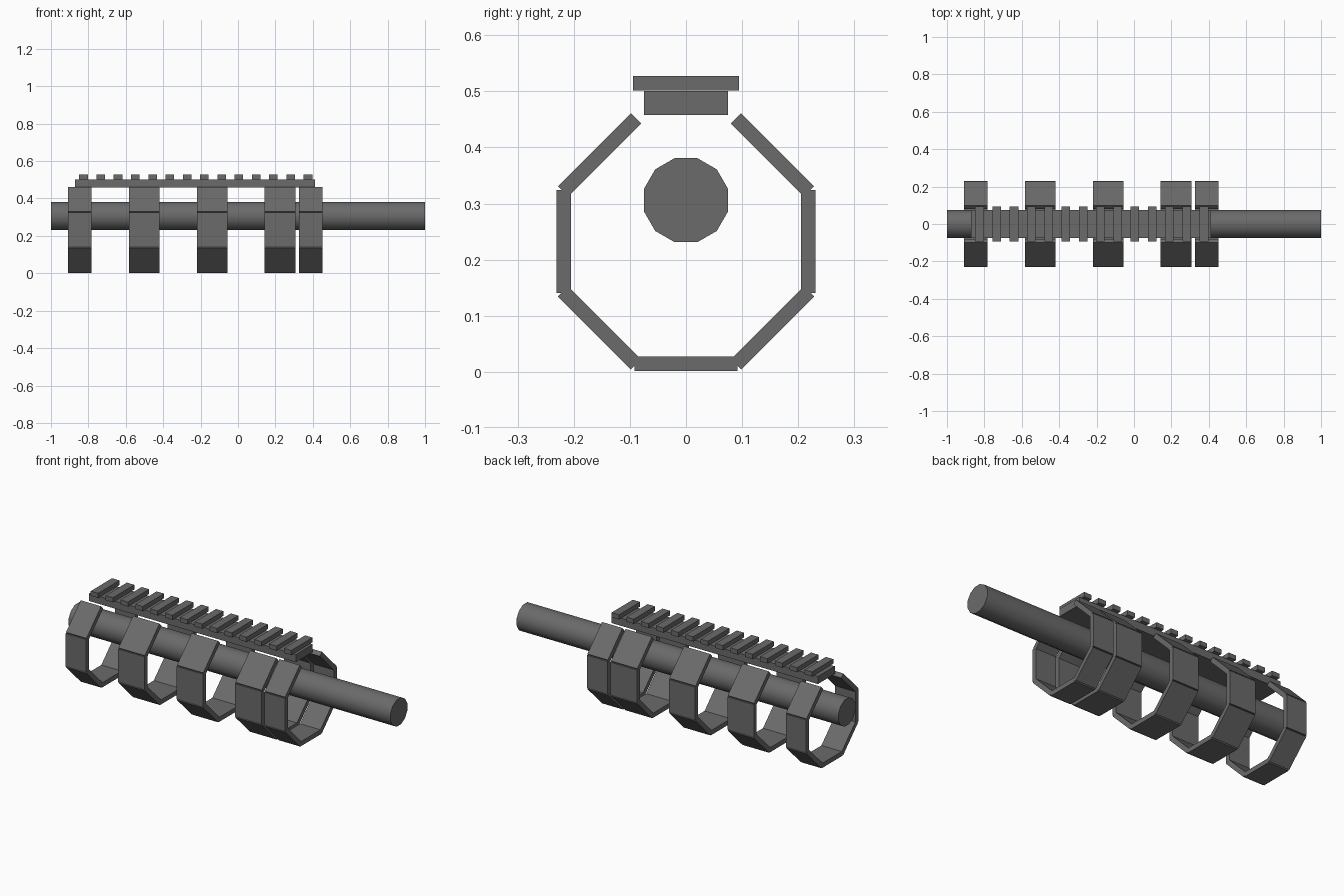
import bpy
import math
from mathutils import Matrix, Vector

cube = bpy.data.objects.get("Cube")
if cube:
    bpy.data.objects.remove(cube, do_unlink=True)

# Single dark grey metal
metal = bpy.data.materials.new("dark grey metal")
metal.use_nodes = True
GREY = (0.145, 0.145, 0.145, 1)
metal.diffuse_color = GREY
shader = next(n for n in metal.node_tree.nodes if n.type == "BSDF_PRINCIPLED")
shader.inputs["Base Color"].default_value = GREY


def box(name, centre, size, angle=0.0):
    """Box of the given size, turned about the x axis."""
    bpy.ops.mesh.primitive_cube_add(size=1)
    obj = bpy.context.object
    obj.name = name
    obj.data.transform(Matrix.Rotation(angle, 4, "X") @ Matrix.Diagonal((*size, 1)))
    obj.location = centre
    obj.data.materials.append(metal)
    return obj


# Barrel: twelve-sided rod along x, flat on top
bpy.ops.mesh.primitive_cylinder_add(vertices=12, radius=0.0776, depth=2)
barrel = bpy.context.object
barrel.name = "barrel"
barrel.data.transform(Matrix.Rotation(math.pi / 2, 4, "Y")
                      @ Matrix.Rotation(math.pi / 12, 4, "Z"))
barrel.location = (0, 0, 0.306)
barrel.data.materials.append(metal)
bpy.ops.object.shade_smooth_by_angle(angle=math.radians(40))

# Top rail and its cross teeth
box("rail_base", (-0.23, 0, 0.479), (1.284, 0.15, 0.043))
TEETH = 14
for i in range(TEETH):
    x = -0.826 + i * 1.2 / (TEETH - 1)
    box(f"rail_tooth_{i + 1}", (x, 0, 0.514), (0.046, 0.189, 0.026))

# Open octagonal bands: seven separate panels each, open below the rail
BANDS = [(-0.909, -0.782), (-0.583, -0.419), (-0.219, -0.056),
         (0.143, 0.307), (0.326, 0.453)]
APOTHEM, LENGTH, THICK = 0.218, 0.184, 0.026
for b, (x0, x1) in enumerate(BANDS):
    for k in range(1, 8):
        angle = k * math.pi / 4
        outward = Matrix.Rotation(angle, 3, "X") @ Vector((0, 0, APOTHEM))
        box(f"band_{b + 1}_panel_{k}",
            Vector(((x0 + x1) / 2, 0, 0.2325)) + outward,
            (x1 - x0, LENGTH, THICK), angle)
